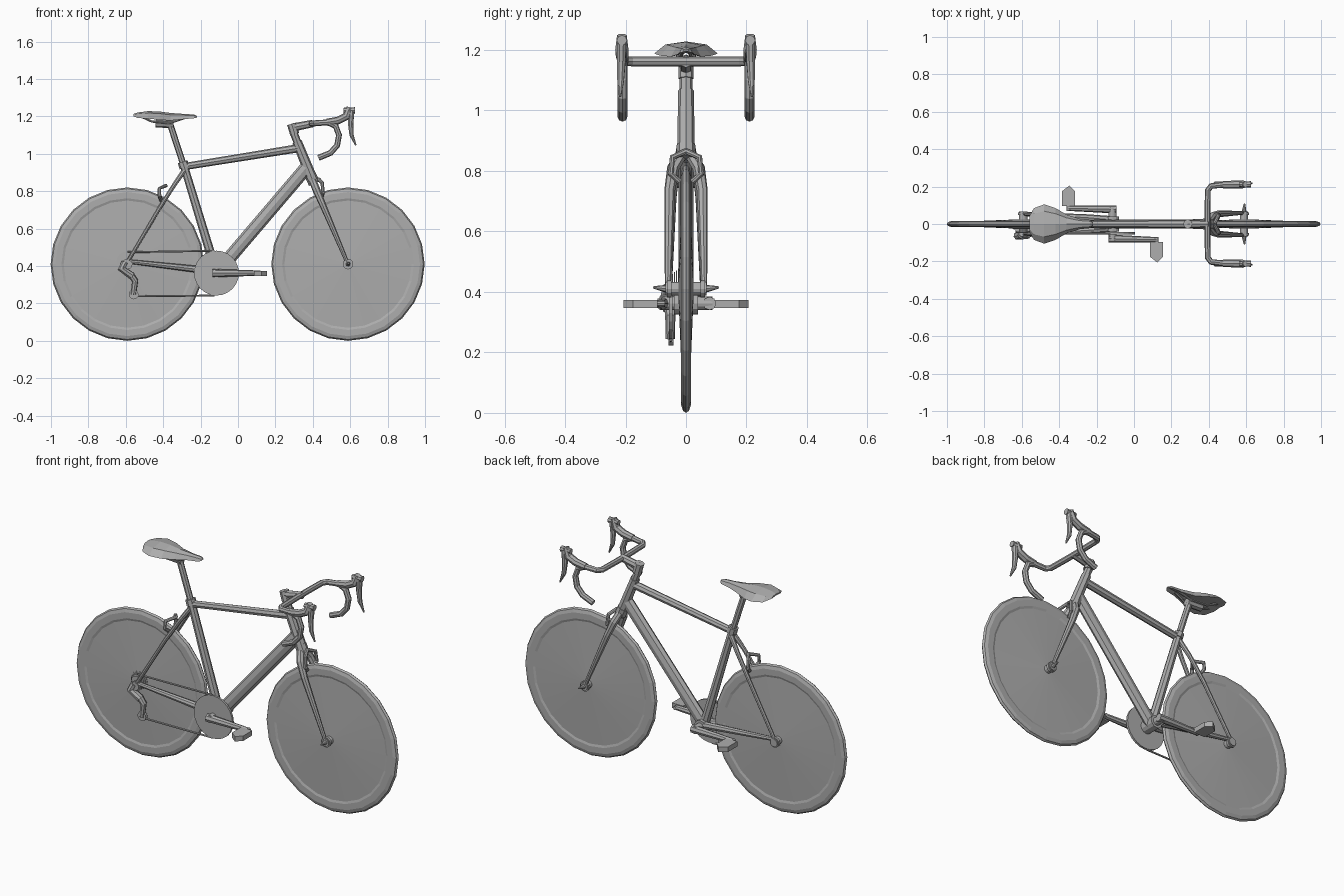
import bpy, bmesh, math
from mathutils import Vector, Matrix

cube = bpy.data.objects.get("Cube")
if cube:
    bpy.data.objects.remove(cube)

grey = bpy.data.materials.new("plain grey")
grey.use_nodes = True
COLOUR = (0.42, 0.42, 0.42, 1)
grey.diffuse_color = COLOUR
grey.node_tree.nodes["Principled BSDF"].inputs["Base Color"].default_value = COLOUR

REAR, FRONT, AXLE = -0.592, 0.588, 0.41
CRANK = Vector((-0.115, 0, 0.362))


def add_mesh(name, mesh):
    mesh.materials.clear()
    mesh.materials.append(grey)
    ob = bpy.data.objects.new(name, mesh)
    bpy.context.collection.objects.link(ob)
    return ob


def finish(name, bm):
    bmesh.ops.recalc_face_normals(bm, faces=bm.faces)
    mesh = bpy.data.meshes.new(name)
    bm.to_mesh(mesh)
    bm.free()
    return add_mesh(name, mesh)


def tube(name, points, radii, squash=1.0):
    """Eight-sided tube along a path; radii is one number or one per point."""
    if not isinstance(radii, (list, tuple)):
        radii = [radii] * len(points)
    curve = bpy.data.curves.new(name, 'CURVE')
    curve.dimensions = '3D'
    curve.bevel_depth = 1.0
    curve.bevel_resolution = 2
    curve.use_fill_caps = True
    spline = curve.splines.new('POLY')
    spline.points.add(len(points) - 1)
    for p, co, r in zip(spline.points, points, radii):
        p.co = (*co, 1)
        p.radius = r
    temp = bpy.data.objects.new(name + "_path", curve)
    bpy.context.collection.objects.link(temp)
    bpy.context.view_layer.update()
    graph = bpy.context.evaluated_depsgraph_get()
    mesh = bpy.data.meshes.new_from_object(temp.evaluated_get(graph))
    bpy.data.objects.remove(temp)
    mesh.transform(Matrix.Diagonal((1, squash, 1, 1)))
    for f in mesh.polygons:
        f.use_smooth = False
    return add_mesh(name, mesh)


def pair(name, points, radii):
    """A tube on each side of the centre plane."""
    for side, s in (("left", 1), ("right", -1)):
        tube(f"{side}_{name}", [(x, y * s, z) for x, y, z in points], radii)


def lathe(name, profile, x, z, segments):
    """Spin (radius, y) points about an axle along y."""
    bm = bmesh.new()
    vs = [bm.verts.new((r, y, 0)) for r, y in profile]
    edges = [bm.edges.new(e) for e in zip(vs, vs[1:])]
    bmesh.ops.spin(bm, geom=vs + edges, cent=(0, 0, 0), axis=(0, 1, 0),
                   angle=math.tau, steps=segments, use_merge=False)
    bmesh.ops.remove_doubles(bm, verts=bm.verts, dist=0.0005)
    bmesh.ops.translate(bm, verts=bm.verts, vec=(x, 0, z))
    return finish(name, bm)


def disc(name, x, z, radius, y0, y1, segments=12):
    return lathe(name, [(0, y0), (radius, y0), (radius, y1), (0, y1)], x, z, segments)


def prism(name, outline, z0, z1):
    """Extrude an xy outline between two heights."""
    bm = bmesh.new()
    face = bm.faces.new([bm.verts.new((x, y, z0)) for x, y in outline])
    top = bmesh.ops.extrude_face_region(bm, geom=[face])["geom"]
    bmesh.ops.translate(bm, vec=(0, 0, z1 - z0),
                        verts=[v for v in top if isinstance(v, bmesh.types.BMVert)])
    return finish(name, bm)


# Solid wheels with a bulging tyre, and their hubs
half = [(0, 0.026), (0.34, 0.012), (0.352, 0.016), (0.385, 0.016), (0.403, 0.01)]
profile = half + [(0.41, 0)] + [(r, -y) for r, y in reversed(half)]
for name, x in (("rear", REAR), ("front", FRONT)):
    lathe(name + "_wheel", profile, x, AXLE, 24)
    disc(name + "_hub", x, AXLE, 0.022, -0.068, 0.068)
    disc(name + "_axle_nuts", x, AXLE, 0.028, -0.062, -0.048)
    disc(name + "_axle_nut_left", x, AXLE, 0.028, 0.048, 0.062)
pair("quick_release", [(FRONT, 0.06, AXLE), (FRONT + 0.003, 0.108, AXLE + 0.005)], [0.014, 0.004])

# Frame
tube("seat_tube", [CRANK, (-0.29, 0, 0.94)], [0.025, 0.021])
tube("seat_post", [(-0.285, 0, 0.92), (-0.365, 0, 1.165)], 0.017)
tube("seat_clamp", [(-0.286, 0, 0.925), (-0.296, 0, 0.957)], 0.027)
tube("top_tube", [(-0.285, 0, 0.932), (0.325, 0, 1.03)], [0.019, 0.022])
tube("down_tube", [CRANK, (0.365, 0, 0.925)], 0.036, 0.7)
tube("head_tube", [(0.315, 0, 1.065), (0.395, 0, 0.87)], [0.026, 0.029])
tube("headset_spacers", [(0.295, 0, 1.12), (0.318, 0, 1.06)], 0.021)
disc("bottom_bracket", CRANK.x, CRANK.z, 0.036, -0.04, 0.04)
pair("chain_stay", [(CRANK.x, 0.022, 0.368), (-0.25, 0.034, 0.386), (REAR, 0.054, 0.425)],
     [0.02, 0.018, 0.011])
pair("seat_stay", [(-0.288, 0.012, 0.91), (-0.34, 0.028, 0.835), (-0.42, 0.042, 0.71),
                   (REAR, 0.056, 0.42)], [0.014, 0.012, 0.011, 0.01])

# Fork
tube("fork_crown", [(0.388, 0, 0.885), (0.408, 0, 0.84)], 0.031)
pair("fork_leg", [(0.4, 0.015, 0.855), (0.418, 0.042, 0.81), (0.45, 0.054, 0.735),
                  (FRONT, 0.06, AXLE)], [0.02, 0.021, 0.018, 0.01])

# Rim brakes
pair("front_brake", [(0.43, 0, 0.865), (0.45, 0.045, 0.845), (0.455, 0.05, 0.79),
                     (0.445, 0.022, 0.765)], 0.01)
pair("rear_brake", [(-0.385, 0, 0.83), (-0.42, 0.045, 0.815), (-0.42, 0.05, 0.775),
                    (-0.41, 0.022, 0.75)], 0.01)

# Drivetrain on the right side
CHAIN = -0.05
disc("chainring", CRANK.x, CRANK.z, 0.12, CHAIN - 0.006, CHAIN + 0.006, 24)
for i in range(4):
    disc(f"sprocket_{i + 1}", REAR - 0.005, AXLE + 0.015, 0.052 - i * 0.006,
         -0.026 - i * 0.007, -0.022 - i * 0.007, 16)
tube("upper_chain", [(-0.59, CHAIN, 0.474), (-0.125, CHAIN, 0.481)], 0.005)
tube("lower_chain", [(-0.555, CHAIN, 0.238), (-0.125, CHAIN, 0.242)], 0.005)
tube("derailleur_body", [(-0.605, -0.058, 0.42), (-0.622, -0.062, 0.385),
                         (-0.565, -0.058, 0.345)], [0.018, 0.023, 0.021])
tube("derailleur_cage", [(-0.575, -0.054, 0.355), (-0.55, -0.052, 0.32), (-0.56, -0.052, 0.245)],
     [0.018, 0.017, 0.015])
disc("guide_pulley", -0.558, 0.248, 0.026, CHAIN - 0.008, CHAIN + 0.008)

# Cranks and pedals, one forward on the right, one back on the left
disc("crank_axle", CRANK.x, CRANK.z, 0.022, -0.088, 0.088)
for side, s in (("right", -1), ("left", 1)):
    end = CRANK.x - s * 0.235
    tube(side + "_crank", [(CRANK.x + s * 0.02, s * 0.078, CRANK.z), (end, s * 0.084, CRANK.z)],
         [0.022, 0.014])
    tube(side + "_pedal_spindle", [(end, s * 0.07, CRANK.z), (end, s * 0.12, CRANK.z)], 0.01)
    prism(side + "_pedal", [(end + dx, s * y) for dx, y in
          ((-0.035, 0.095), (0.035, 0.095), (0.035, 0.175), (0.005, 0.206), (-0.035, 0.175))],
          CRANK.z - 0.016, CRANK.z + 0.012)

# Saddle: cross-sections of (x, half width, top, drop at the edge)
sections = [(-0.56, 0.04, 1.213, 0.012), (-0.535, 0.085, 1.221, 0.03), (-0.48, 0.105, 1.228, 0.04),
            (-0.42, 0.085, 1.226, 0.045), (-0.36, 0.05, 1.218, 0.04), (-0.29, 0.028, 1.213, 0.028),
            (-0.235, 0.022, 1.21, 0.02), (-0.22, 0.01, 1.203, 0.01)]
bm = bmesh.new()
rings = []
for x, w, top, drop in sections:
    shape = [(-1, 1), (-0.65, 0.25), (0, 0), (0.65, 0.25), (1, 1), (0.6, 0.9), (0, 0.7), (-0.6, 0.9)]
    rings.append([bm.verts.new((x, w * u, top - drop * d)) for u, d in shape])
for a, b in zip(rings, rings[1:]):
    for i in range(len(a)):
        j = (i + 1) % len(a)
        bm.faces.new((a[i], a[j], b[j], b[i]))
bm.faces.new(rings[0])
bm.faces.new(rings[-1])
finish("saddle", bm)
pair("saddle_rail", [(-0.52, 0.035, 1.2), (-0.46, 0.024, 1.172), (-0.36, 0.022, 1.166),
                     (-0.26, 0.008, 1.2)], 0.006)
tube("saddle_clamp", [(-0.44, 0, 1.163), (-0.345, 0, 1.158)], 0.022)

# Stem and drop handlebar
tube("stem_clamp", [(0.287, 0, 1.16), (0.303, 0, 1.105)], 0.025)
tube("stem", [(0.29, 0, 1.14), (0.4, 0, 1.162)], [0.022, 0.02])
side_path = [(0.392, 0.05, 1.162), (0.395, 0.18, 1.162), (0.412, 0.203, 1.163), (0.48, 0.21, 1.168),
             (0.522, 0.21, 1.148), (0.54, 0.21, 1.1), (0.53, 0.21, 1.045), (0.495, 0.21, 1.005),
             (0.43, 0.21, 0.978)]
bar = [(x, -y, z) for x, y, z in reversed(side_path)] + side_path
tube("handlebar", bar, 0.016)

# Brake hoods and levers
pair("brake_hood", [(0.475, 0.21, 1.168), (0.535, 0.211, 1.178), (0.58, 0.212, 1.2),
                    (0.597, 0.212, 1.248)], [0.019, 0.021, 0.022, 0.016])
pair("hood_knob", [(0.565, 0.212, 1.232), (0.625, 0.212, 1.232)], [0.014, 0.017])
pair("brake_lever", [(0.608, 0.212, 1.23), (0.602, 0.214, 1.16), (0.607, 0.216, 1.1),
                     (0.63, 0.218, 1.045)], [0.016, 0.015, 0.012, 0.004])
